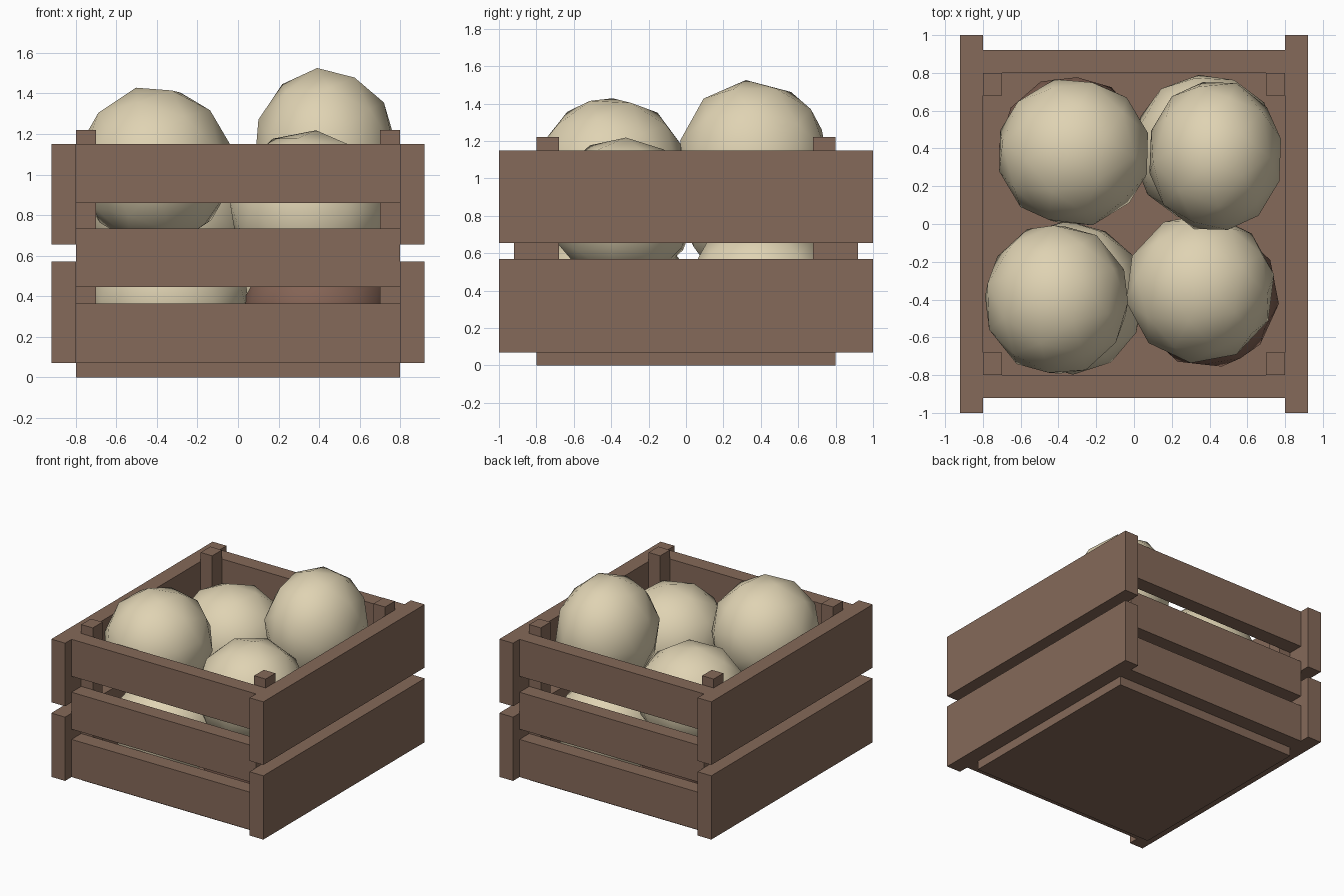
import bpy
from mathutils import Euler

if "Cube" in bpy.data.objects:
    bpy.data.objects.remove(bpy.data.objects["Cube"])


def material(name, rgb):
    m = bpy.data.materials.new(name)
    m.diffuse_color = (*rgb, 1)
    m.use_nodes = True
    m.node_tree.nodes["Principled BSDF"].inputs["Base Color"].default_value = m.diffuse_color
    return m


wood = material("brown wood", (0.235, 0.142, 0.1))
cream = material("cream skin", (0.74, 0.65, 0.45))
russet = material("russet skin", (0.23, 0.125, 0.09))


def box(name, x, y, z):
    """Box from (min, max) ranges on each axis."""
    r = (x, y, z)
    bpy.ops.mesh.primitive_cube_add(size=1, location=[(a + b) / 2 for a, b in r])
    o = bpy.context.object
    o.name = name
    o.scale = [b - a for a, b in r]
    bpy.ops.object.transform_apply(location=False, rotation=False, scale=True)
    o.data.materials.append(wood)


def potato(name, center, radii, spin, mat):
    """Low-poly ball, turned first and then stretched."""
    bpy.ops.mesh.primitive_ico_sphere_add(subdivisions=2, radius=1)
    o = bpy.context.object
    o.name = name
    o.data.transform(Euler(spin).to_matrix().to_4x4())
    o.scale = radii
    o.location = center
    bpy.ops.object.transform_apply(location=False, rotation=False, scale=True)
    bpy.ops.object.shade_smooth()
    o.data.materials.append(mat)


# crate floor
box("crate_floor", (-0.8, 0.8), (-0.8, 0.8), (0, 0.09))

# three slats on front and back
for side, y in (("front", (-0.92, -0.8)), ("back", (0.8, 0.92))):
    for z in ((0.07, 0.365), (0.445, 0.735), (0.86, 1.15)):
        box(side + "_slat", (-0.8, 0.8), y, z)

# two wide boards on each side
for side, x in (("left", (-0.92, -0.8)), ("right", (0.8, 0.92))):
    for z in ((0.07, 0.57), (0.655, 1.15)):
        box(side + "_board", x, (-1, 1), z)

# corner posts
for x in ((-0.8, -0.7), (0.7, 0.8)):
    for y in ((-0.8, -0.68), (0.68, 0.8)):
        box("corner_post", x, y, (0.07, 1.22))

# upper layer of potatoes
potato("upper_potato", (-0.41, -0.40, 1.04), (0.39, 0.41, 0.40), (0.3, 0.2, 0.1), cream)
potato("upper_potato", (0.35, -0.34, 0.83), (0.40, 0.40, 0.39), (0.0, 0.1, 0.5), cream)
potato("upper_potato", (-0.32, 0.38, 0.81), (0.41, 0.40, 0.39), (0.2, 0.4, 0.9), cream)
potato("upper_potato", (0.43, 0.36, 1.10), (0.36, 0.41, 0.43), (0.4, 0.3, 0.4), cream)

# lower layer of potatoes
potato("lower_potato", (-0.34, -0.39, 0.40), (0.40, 0.41, 0.37), (0.5, 0.1, 0.3), cream)
potato("lower_potato", (0.38, 0.40, 0.40), (0.39, 0.40, 0.37), (0.1, 0.5, 0.7), cream)
potato("lower_potato", (0.39, -0.38, 0.34), (0.38, 0.39, 0.27), (0.2, 0.0, 0.2), russet)
potato("lower_potato", (-0.33, 0.40, 0.38), (0.39, 0.39, 0.31), (0.3, 0.6, 0.1), russet)
